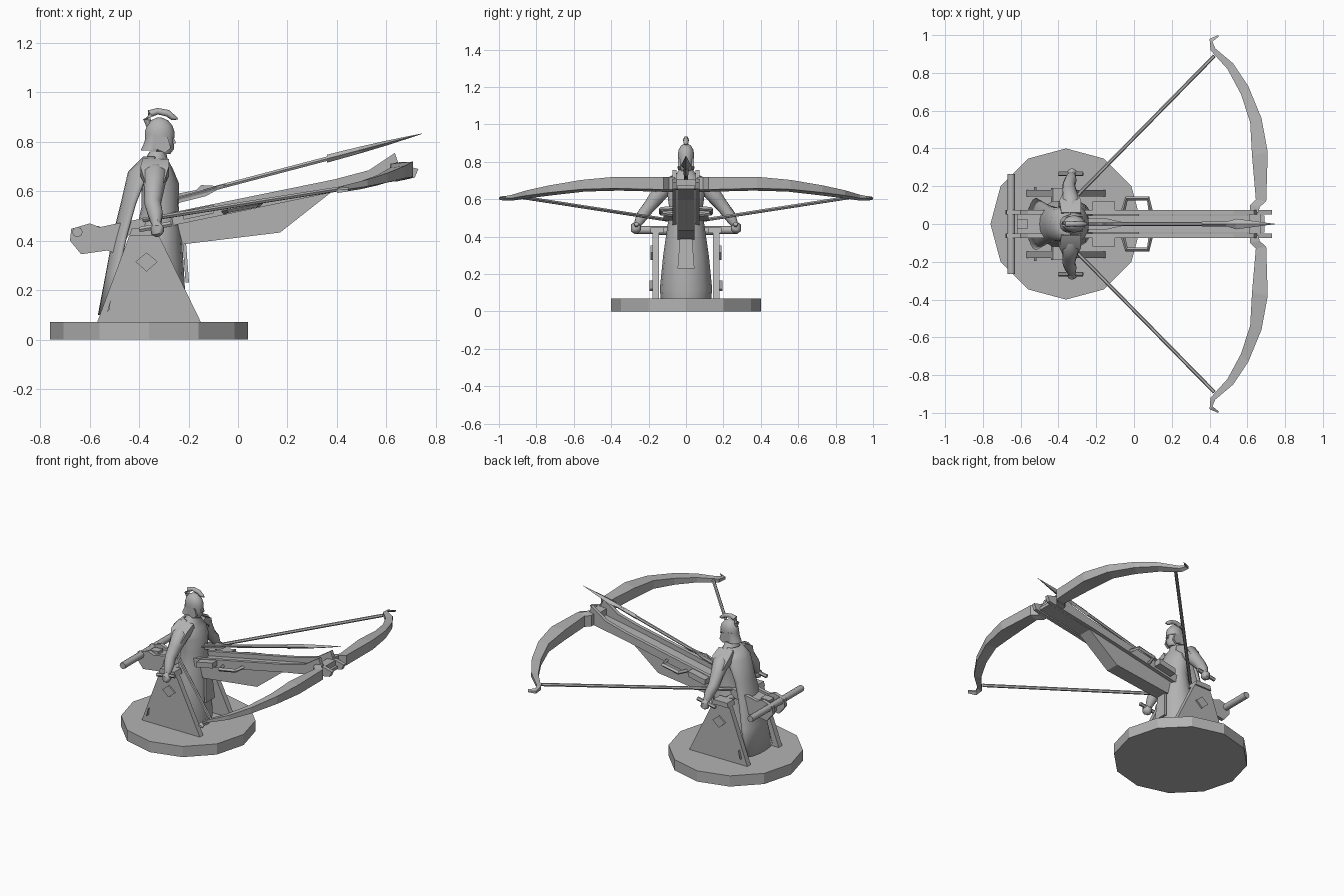
import bpy, bmesh, math
from mathutils import Vector

mat = bpy.data.materials.new("plain grey")
mat.diffuse_color = (0.45, 0.45, 0.45, 1)


def finish(name, bm, smooth=False):
    bmesh.ops.recalc_face_normals(bm, faces=bm.faces)
    me = bpy.data.meshes.new(name)
    bm.to_mesh(me)
    bm.free()
    me.materials.append(mat)
    ob = bpy.data.objects.new(name, me)
    bpy.context.collection.objects.link(ob)
    if smooth:
        bpy.ops.object.select_all(action='DESELECT')
        ob.select_set(True)
        bpy.context.view_layer.objects.active = ob
        bpy.ops.object.shade_smooth_by_angle(angle=math.radians(50))
    return ob


def loft(name, rings, smooth=False, cap=True, closed=True):
    bm = bmesh.new()
    vs = [[bm.verts.new(p) for p in r] for r in rings]
    n = len(vs[0])
    for a, b in zip(vs, vs[1:]):
        for i in range(n if closed else n - 1):
            j = (i + 1) % n
            bm.faces.new((a[i], a[j], b[j], b[i]))
    if cap:
        bm.faces.new(vs[0][::-1])
        bm.faces.new(vs[-1])
    return finish(name, bm, smooth)


def plate(name, pts, y0, y1):
    # side profile (x, z) extruded from y0 to y1
    return loft(name, [[(x, y, z) for x, z in pts] for y in (y0, y1)])


def stack(name, data, n=16):
    # horizontal ellipses: z, centre x, radius x, radius y
    return loft(name, [[(cx + rx * math.cos(2 * math.pi * i / n), ry * math.sin(2 * math.pi * i / n), z)
                        for i in range(n)] for z, cx, rx, ry in data], True)


def tube(name, pts, radii, n=8, smooth=True):
    pts = [Vector(p) for p in pts]
    rings = []
    for k, p in enumerate(pts):
        d = (pts[min(k + 1, len(pts) - 1)] - pts[max(k - 1, 0)]).normalized()
        u = d.cross(Vector((0, 0, 1)) if abs(d.z) < 0.9 else Vector((1, 0, 0))).normalized()
        v = d.cross(u)
        rings.append([p + radii[k] * (math.cos(t) * u + math.sin(t) * v)
                      for t in (2 * math.pi * i / n for i in range(n))])
    return loft(name, rings, smooth)


# round base
loft("base", [[(-0.36 + 0.4 * math.cos(i * math.pi / 6), 0.4 * math.sin(i * math.pi / 6), z)
               for i in range(12)] for z in (0, 0.07)])

# stand, stock rails, handles, bow limbs and strings, mirrored
for s, side in ((1, "left"), (-1, "right")):
    plate(side + "_stand_panel", [(-0.57, 0.07), (-0.15, 0.07), (-0.32, 0.42), (-0.44, 0.42)], s * 0.145, s * 0.18)
    plate(side + "_diamond", [(-0.415, 0.315), (-0.37, 0.275), (-0.325, 0.315), (-0.37, 0.352)], s * 0.18, s * 0.19)
    plate(side + "_wedge", [(-0.53, 0.11), (-0.515, 0.165), (-0.52, 0.12)], s * 0.18, s * 0.195)
    plate(side + "_rail", [(-0.68, 0.40), (-0.635, 0.345), (-0.53, 0.36), (-0.50, 0.35), (-0.44, 0.425),
                           (0.38, 0.595), (0.715, 0.655), (0.73, 0.69), (0.65, 0.71), (0.635, 0.755),
                           (0.53, 0.685), (0.39, 0.648), (-0.14, 0.54), (-0.56, 0.455), (-0.60, 0.47),
                           (-0.675, 0.448)], s * 0.05, s * 0.073)
    # side loops on the stock
    P = [(-0.06, 0.06, 0.517), (-0.04, 0.135, 0.525), (0.075, 0.135, 0.547), (0.09, 0.06, 0.55)]
    tube(side + "_loop_handle", [(x, s * y, z) for x, y, z in P], [0.012] * 4, 4, False)
    # small blocks beside the body
    plate(side + "_trigger_block", [(-0.22, 0.485), (-0.10, 0.51), (-0.10, 0.545), (-0.22, 0.52)], s * 0.073, s * 0.12)
    plate(side + "_pivot_block", [(-0.44, 0.42), (-0.32, 0.42), (-0.33, 0.45), (-0.43, 0.45)], s * 0.12, s * 0.19)
    # bow limb: y inner, x inner, y outer, x outer, mid z, half height
    S = [(0.06, 0.615, 0.06, 0.66, 0.68, 0.035), (0.10, 0.615, 0.09, 0.665, 0.68, 0.035),
         (0.13, 0.645, 0.12, 0.70, 0.68, 0.034), (0.36, 0.625, 0.38, 0.708, 0.684, 0.032),
         (0.54, 0.615, 0.56, 0.675, 0.673, 0.026), (0.69, 0.565, 0.73, 0.605, 0.65, 0.02),
         (0.82, 0.495, 0.85, 0.525, 0.629, 0.015), (0.92, 0.405, 0.93, 0.43, 0.61, 0.01),
         (0.98, 0.40, 0.965, 0.415, 0.606, 0.007), (1.0, 0.445, 0.993, 0.45, 0.608, 0.003)]
    loft(side + "_bow_limb", [[(xi, s * yi, z - h - 0.006), (xo, s * yo, z - h + 0.006),
                               (xo, s * yo, z + h + 0.004), (xi, s * yi, z + h - 0.004)]
                              for yi, xi, yo, xo, z, h in S])
    tube(side + "_string", [(0.425, s * 0.89, 0.612), (-0.38, s * 0.07, 0.485)], [0.01, 0.01], 6)
    # arms with short sleeves and hands
    tube(side + "_arm", [(-0.335, s * 0.07, 0.685), (-0.335, s * 0.115, 0.665), (-0.34, s * 0.165, 0.60),
                         (-0.345, s * 0.205, 0.55), (-0.335, s * 0.235, 0.51), (-0.33, s * 0.26, 0.465)],
         [0.035, 0.05, 0.04, 0.034, 0.032, 0.02], 10)
    tube(side + "_hand", [(-0.33, s * 0.255, 0.48), (-0.328, s * 0.268, 0.455), (-0.325, s * 0.268, 0.43),
                          (-0.32, s * 0.265, 0.42)], [0.018, 0.028, 0.026, 0.012])
    tube(side + "_grip", [(-0.40, s * 0.265, 0.445), (-0.27, s * 0.265, 0.468)], [0.012, 0.012], 6)
    # shoulder flap and cheek guard
    loft(side + "_shoulder_flap", [[(x, s * y, z) for x, y, z in r] for r in (
        [(-0.385, 0.06, 0.735), (-0.28, 0.06, 0.73), (-0.28, 0.05, 0.70), (-0.385, 0.05, 0.70)],
        [(-0.395, 0.125, 0.70), (-0.28, 0.125, 0.70), (-0.28, 0.10, 0.66), (-0.395, 0.10, 0.66)],
        [(-0.375, 0.165, 0.635), (-0.30, 0.165, 0.635), (-0.30, 0.13, 0.62), (-0.375, 0.13, 0.62)])], True)
    plate(side + "_cheek_guard", [(-0.34, 0.82), (-0.285, 0.82), (-0.272, 0.775), (-0.295, 0.755), (-0.34, 0.775)],
          s * 0.03, s * 0.043)

# stock body and keel
plate("stock_keel", [(-0.225, 0.385), (0.17, 0.433), (0.38, 0.598), (0.69, 0.655), (0.69, 0.675),
                     (0.39, 0.62), (-0.25, 0.49)], -0.045, 0.045)
plate("stock_rear_block", [(-0.62, 0.36), (-0.47, 0.37), (-0.44, 0.43), (-0.25, 0.46), (-0.25, 0.495),
                           (-0.62, 0.43)], -0.05, 0.05)
plate("rear_latch", [(-0.62, 0.42), (-0.56, 0.43), (-0.56, 0.46), (-0.62, 0.455)], -0.025, 0.025)
plate("bow_mount", [(0.61, 0.65), (0.67, 0.655), (0.67, 0.705), (0.61, 0.70)], -0.06, 0.06)
tube("winch_bar", [(-0.65, -0.265, 0.435), (-0.65, 0.265, 0.435)], [0.021, 0.021], 8)
tube("pivot_axle", [(-0.38, -0.17, 0.43), (-0.38, 0.17, 0.43)], [0.02, 0.02], 8)

# bolt: shaft, head and fins
def bolt_z(x):
    return 0.637 + 0.263 * x


tube("bolt_shaft", [(-0.27, 0, bolt_z(-0.27)), (0.50, 0, bolt_z(0.50))], [0.01, 0.01], 6)
loft("bolt_head", [[(x, w, bolt_z(x)), (x, 0, bolt_z(x) + h), (x, -w, bolt_z(x)), (x, 0, bolt_z(x) - h)]
                   for x, w, h in ((0.36, 0.013, 0.016), (0.49, 0.012, 0.014), (0.54, 0.028, 0.012),
                                   (0.60, 0.02, 0.010), (0.745, 0.001, 0.001))])
plate("bolt_fin", [(-0.27, 0.545), (-0.13, 0.58), (-0.06, 0.62), (-0.15, 0.625), (-0.17, 0.605),
                   (-0.27, 0.585)], -0.004, 0.004)
loft("bolt_side_fins", [[(x, -w, bolt_z(x)), (x, w, bolt_z(x)), (x, w, bolt_z(x) + 0.006), (x, -w, bolt_z(x) + 0.006)]
                        for x, w in ((-0.26, 0.028), (-0.14, 0.028), (-0.05, 0.008))])

# robed body, head and helmet
stack("robe", [(0.07, -0.365, 0.15, 0.135), (0.12, -0.36, 0.15, 0.14), (0.30, -0.335, 0.115, 0.122),
               (0.45, -0.32, 0.09, 0.10), (0.54, -0.315, 0.075, 0.088), (0.63, -0.315, 0.077, 0.10),
               (0.69, -0.325, 0.062, 0.10), (0.73, -0.33, 0.045, 0.055), (0.76, -0.325, 0.034, 0.036)])
stack("head", [(0.75, -0.305, 0.03, 0.025), (0.77, -0.295, 0.035, 0.032), (0.80, -0.298, 0.038, 0.037),
               (0.84, -0.30, 0.039, 0.037)], 12)
plate("nose", [(-0.265, 0.825), (-0.25, 0.795), (-0.265, 0.79)], -0.008, 0.008)
stack("helmet_neck_guard", [(0.765, -0.352, 0.042, 0.045), (0.80, -0.342, 0.036, 0.042), (0.83, -0.335, 0.04, 0.043)], 12)
stack("helmet", [(0.815, -0.317, 0.06, 0.044), (0.84, -0.317, 0.06, 0.045), (0.865, -0.317, 0.052, 0.04),
                 (0.887, -0.318, 0.035, 0.027), (0.898, -0.318, 0.01, 0.01)], 14)
C = [(-0.362, 0.86, 0.008), (-0.368, 0.89, 0.016), (-0.355, 0.915, 0.016), (-0.325, 0.924, 0.013),
     (-0.285, 0.916, 0.014), (-0.262, 0.898, 0.012), (-0.243, 0.892, 0.002)]
tube("helmet_crest", [(x, 0, z) for x, z, r in C], [r for x, z, r in C], 8)

# cape hanging behind, and front cloth
cape = loft("cape", [[(xb + d * (1 - math.sin(math.pi * i / 10)), w * math.cos(math.pi * i / 10), z)
                      for i in range(11)]
                     for z, xb, d, w in ((0.74, -0.385, 0.05, 0.055), (0.68, -0.445, 0.08, 0.095),
                                         (0.55, -0.475, 0.06, 0.09), (0.43, -0.505, 0.055, 0.10),
                                         (0.27, -0.535, 0.05, 0.12), (0.10, -0.567, 0.05, 0.138))],
            True, False, False)
mod = cape.modifiers.new("thickness", 'SOLIDIFY')
mod.thickness = 0.012
loft("front_cloth", [[(x, -w, z), (x, w, z), (x + 0.014, w, z), (x + 0.014, -w, z)]
                     for x, w, z in ((-0.225, 0.032, 0.40), (-0.212, 0.045, 0.23))])
